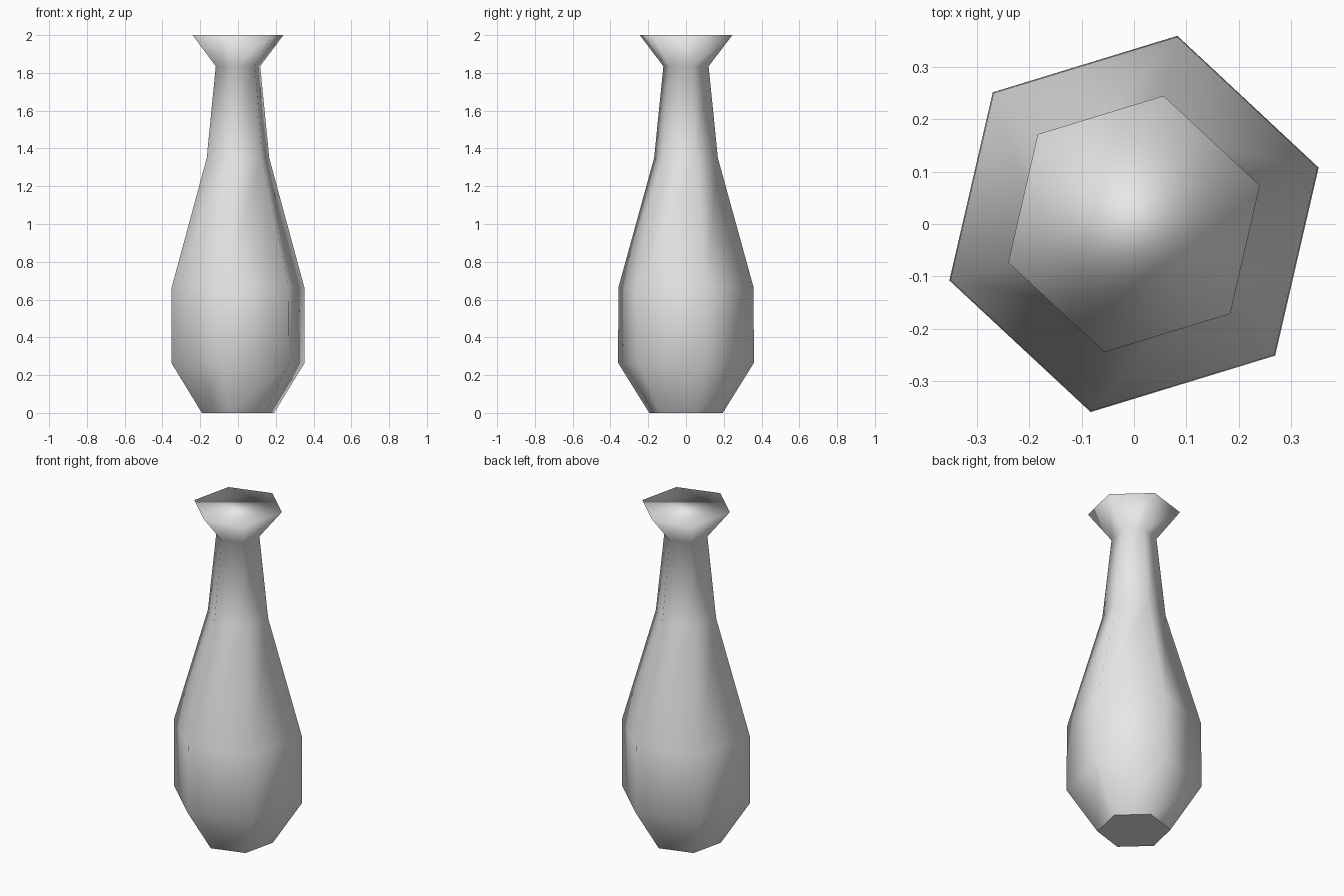
import bpy
import bmesh
from math import cos, sin, radians, tau

cube = bpy.data.objects.get("Cube")
if cube:
    bpy.data.objects.remove(cube, do_unlink=True)

SIDES = 6
TURN = radians(17)
# Profile of the vase: (radius, height)
PROFILE = [(0.20, 0.0), (0.369, 0.265), (0.367, 0.665),
           (0.173, 1.35), (0.123, 1.835), (0.2515, 2.0)]

# Plain grey clay
grey = bpy.data.materials.new("light_grey")
colour = (0.8, 0.8, 0.8, 1.0)
grey.diffuse_color = colour
grey.use_nodes = True
for node in grey.node_tree.nodes:
    if node.type == 'BSDF_PRINCIPLED':
        node.inputs["Base Color"].default_value = colour


def add_ring(bm, radius, height):
    angles = [TURN + tau * i / SIDES for i in range(SIDES)]
    return [bm.verts.new((radius * cos(a), radius * sin(a), height)) for a in angles]


# Six-sided body, neck and flared lip
bm = bmesh.new()
rings = [add_ring(bm, r, z) for r, z in PROFILE]
for low, high in zip(rings, rings[1:]):
    for i in range(SIDES):
        j = (i + 1) % SIDES
        bm.faces.new((low[i], low[j], high[j], high[i]))

# Closed base and top
base = bm.faces.new(rings[0][::-1])
bm.faces.new(rings[-1])

# Soft shading everywhere, with a crisp edge around the base
for face in bm.faces:
    face.smooth = True
for edge in base.edges:
    edge.smooth = False

mesh = bpy.data.meshes.new("vase")
bm.to_mesh(mesh)
bm.free()
mesh.materials.append(grey)
vase = bpy.data.objects.new("vase", mesh)
bpy.context.collection.objects.link(vase)
